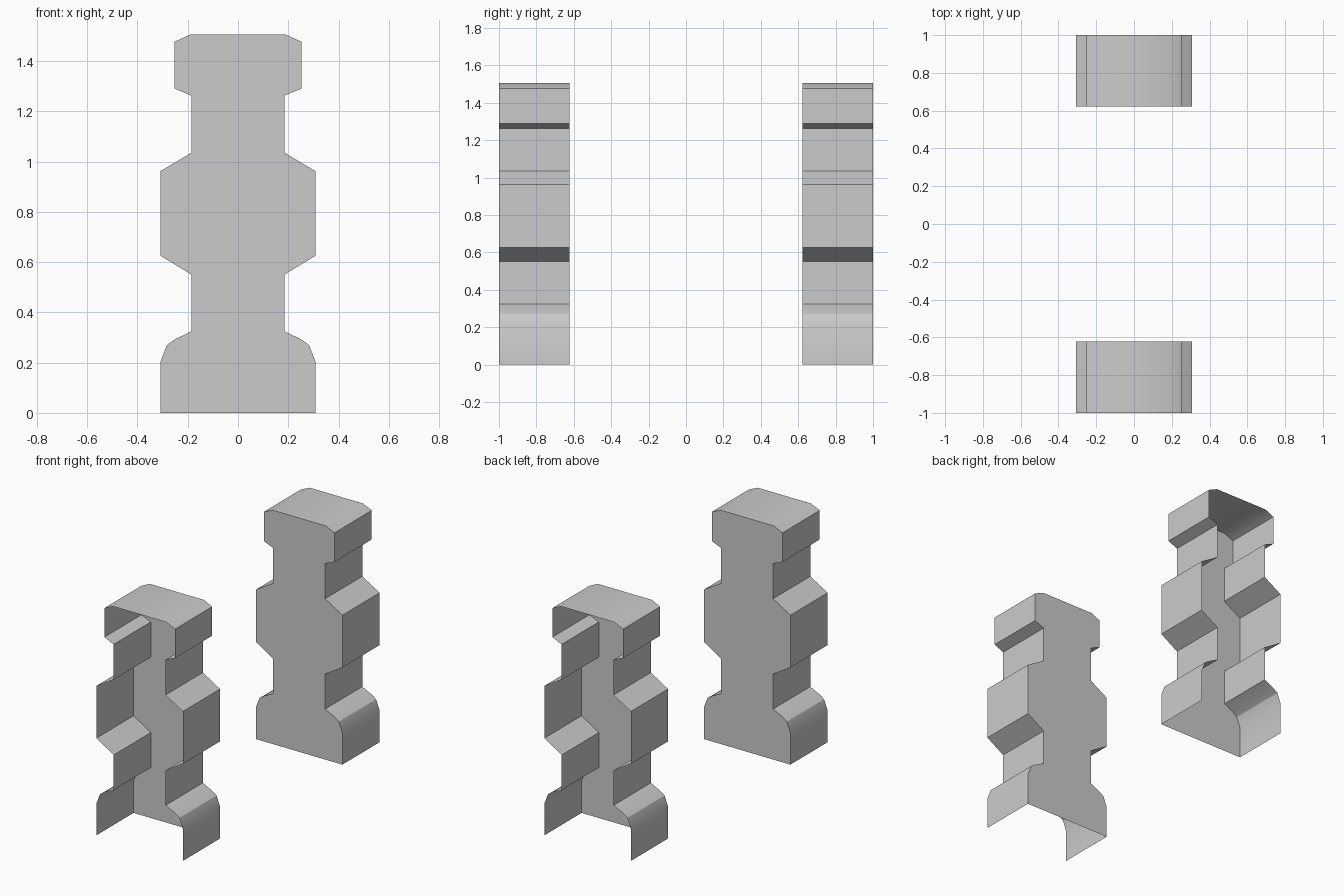
import bpy, bmesh, math

if "Cube" in bpy.data.objects:
    bpy.data.objects.remove(bpy.data.objects["Cube"])

# Right half of the post outline (x, z), from foot to top
HALF = [(0.308, 0), (0.308, 0.205), (0.283, 0.27), (0.252, 0.292), (0.185, 0.325),
        (0.185, 0.55), (0.308, 0.625), (0.308, 0.962), (0.185, 1.035),
        (0.185, 1.262), (0.252, 1.29), (0.252, 1.477), (0.19, 1.505)]
OUTLINE = HALF + [(-x, z) for x, z in reversed(HALF)]
INNER, OUTER = 0.622, 1.0


def make_post(name, side):
    """Hollow post: closed towards the centre, open at the outer end and underneath."""
    bm = bmesh.new()
    inner = [bm.verts.new((x, side * INNER, z)) for x, z in OUTLINE]
    outer = [bm.verts.new((x, side * OUTER, z)) for x, z in OUTLINE]

    def add(verts):
        bm.faces.new(verts if side > 0 else verts[::-1])

    # Inner wall, facing the centre
    add(inner)
    # Side and top walls following the outline
    for i in range(len(OUTLINE) - 1):
        add([inner[i + 1], inner[i], outer[i], outer[i + 1]])

    mesh = bpy.data.meshes.new(name)
    bm.to_mesh(mesh)
    bm.free()
    post = bpy.data.objects.new(name, mesh)
    bpy.context.collection.objects.link(post)
    bpy.ops.object.select_all(action='DESELECT')
    post.select_set(True)
    bpy.context.view_layer.objects.active = post
    bpy.ops.object.shade_smooth_by_angle(angle=math.radians(30))


for name, side in (("front_post", -1), ("back_post", 1)):
    make_post(name, side)
